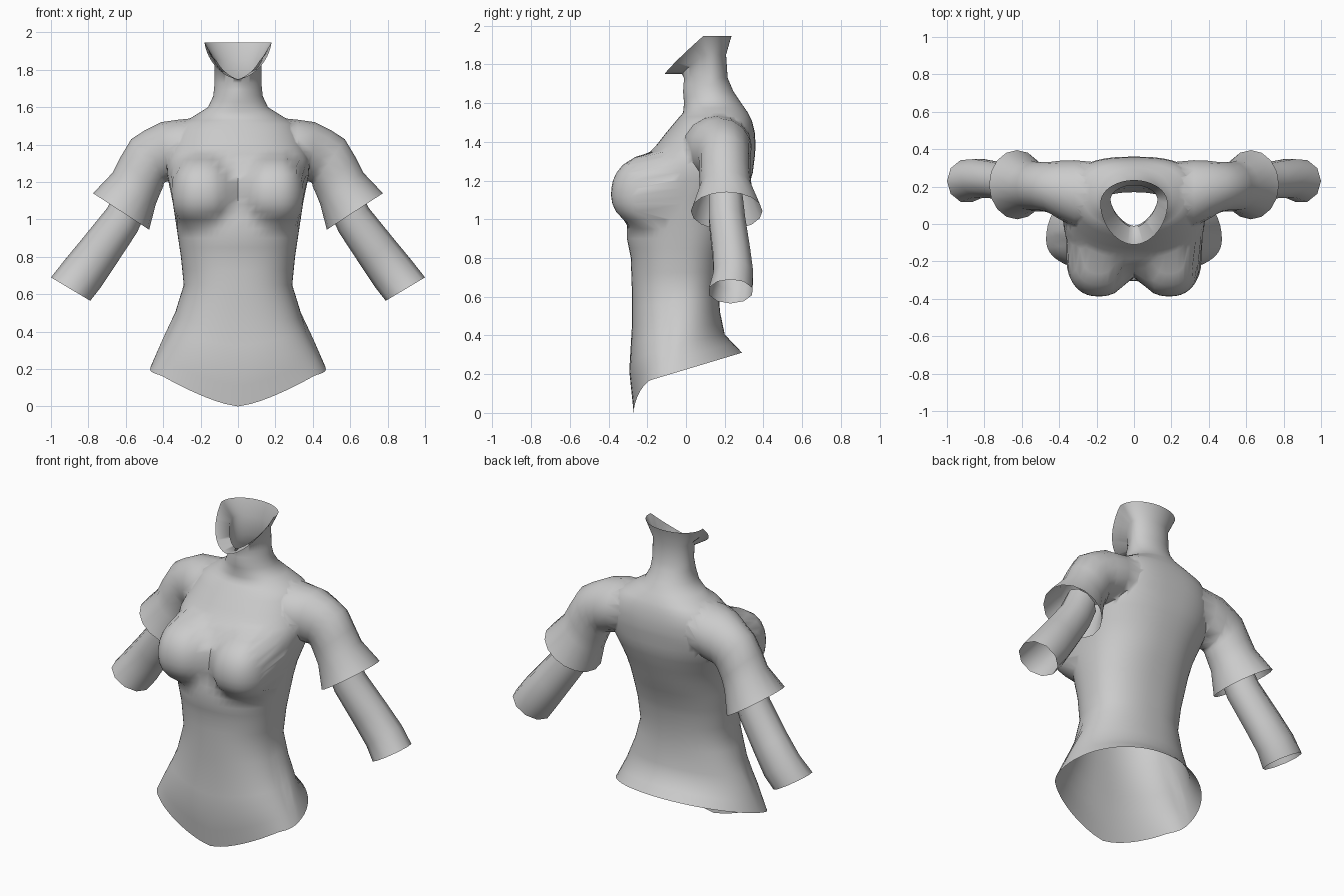
import bpy, bmesh, math

if "Cube" in bpy.data.objects:
    bpy.data.objects.remove(bpy.data.objects["Cube"])

grey = bpy.data.materials.new("grey cloth")
grey.diffuse_color = (0.6, 0.6, 0.6, 1)
grey.use_nodes = True
grey.node_tree.nodes["Principled BSDF"].inputs["Base Color"].default_value = grey.diffuse_color
COLS = 64


def loft(bm, rings, capped=False):
    """Skin a list of closed point rings; temporary caps get slot 1."""
    vs = [[bm.verts.new(p) for p in r] for r in rings]
    n = len(vs[0])
    for a, b in zip(vs, vs[1:]):
        for i in range(n):
            j = (i + 1) % n
            bm.faces.new((a[i], a[j], b[j], b[i]))
    if capped:
        for r in (vs[0], vs[-1]):
            mid = bm.verts.new([sum(v.co[k] for v in r) / n for k in range(3)])
            for i in range(n):
                bm.faces.new((r[i], r[(i + 1) % n], mid)).material_index = 1


def make(bm, name):
    bmesh.ops.recalc_face_normals(bm, faces=bm.faces)
    me = bpy.data.meshes.new(name)
    bm.to_mesh(me)
    bm.free()
    ob = bpy.data.objects.new(name, me)
    bpy.context.collection.objects.link(ob)
    me.materials.append(grey)
    return ob


def smooth(ob, angle):
    bpy.context.view_layer.objects.active = ob
    ob.select_set(True)
    bpy.ops.object.shade_smooth_by_angle(angle=math.radians(angle))
    ob.select_set(False)


def section(z, w, yc, yf, yb, nf, nb):
    """Rounded cross-section, different depth in front of and behind yc."""
    pts = []
    for i in range(COLS):
        t = 2 * math.pi * i / COLS
        c, s = math.cos(t), math.sin(t)
        n = nb if s > 0 else nf
        x = w * math.copysign(abs(c) ** (2 / n), c)
        d = abs(s) ** (2 / n)
        pts.append([x, yc + (yb - yc) * d if s > 0 else yc - (yc - yf) * d, z])
    return pts


def hem(x, y):
    """Height of the lower edge: pointed in front, rising at the back."""
    line = 0.2 + 0.3 * (y + 0.08)
    return line if y > -0.08 else min(line, 0.2 * min(1, abs(x) / 0.47) ** 1.4)


def bust(p):
    """Push a front point out onto the bust."""
    x, y, z = p
    rz = 0.21 if z > 1.13 else 0.18
    q = 1 - (abs(abs(x) - 0.187) / 0.178) ** 2.5 - (abs(z - 1.13) / rz) ** 2.2
    if y < -0.06 and q > 0:
        p[1] = min(y, -0.17 - 0.217 * math.sqrt(q))


def tube_ring(outer, inner, yc, ry, side, n):
    """Ring through an outer and an inner point in the xz plane."""
    pts = []
    for i in range(n):
        t = 2 * math.pi * i / n
        k = (1 + math.cos(t)) / 2
        pts.append((side * (inner[0] + (outer[0] - inner[0]) * k),
                    yc + ry * math.sin(t),
                    inner[1] + (outer[1] - inner[1]) * k))
    return pts


# Body rows: height, half width, y of widest point, front y, back y, roundness
rows = [
    (.20, .47, -.08, -.27, .29, 2.4, 2), (.35, .405, -.06, -.293, .20, 2.4, 2),
    (.50, .335, -.04, -.28, .175, 2.4, 2.2), (.65, .29, -.03, -.28, .17, 2.3, 2.3),
    (.80, .305, -.03, -.285, .19, 2.3, 2.3), (.90, .32, -.03, -.305, .22, 2.3, 2.3),
    (1.0, .335, -.04, -.305, .26, 2.4, 2.3), (1.08, .347, -.02, -.29, .29, 2.6, 2.3),
    (1.16, .363, .03, -.28, .32, 2.7, 2.3), (1.24, .38, .07, -.26, .345, 2.6, 2.4),
    (1.32, .385, .11, -.215, .355, 2.4, 2.5), (1.38, .37, .13, -.155, .36, 2.3, 2.6),
    (1.45, .345, .15, -.10, .355, 2.2, 2.7), (1.51, .31, .16, -.05, .34, 2.2, 2.5),
    (1.55, .24, .16, -.015, .32, 2, 2.2), (1.60, .16, .14, -.01, .285, 2, 2),
    (1.66, .132, .13, -.015, .245, 1.8, 2), (1.73, .125, .13, -.01, .215, 1.6, 2)]
fine = []
for a, b in zip(rows, rows[1:]):
    fine += [a, tuple((u + v) / 2 for u, v in zip(a, b))]
fine.append(rows[-1])

rings = []
for r in fine:
    ring = section(*r)
    fall = max(0, (0.65 - r[0]) / 0.45)
    for p in ring:
        p[2] += (hem(p[0], p[1]) - 0.2) * fall
        bust(p)
    rings.append(ring)

# Neck top and flared open collar, dipping in front
for w, yc, yf, yb, z0, dz, nf in ((.125, .13, -.02, .207, 1.75, .1, 1.6),
                                  (.18, .11, -.11, .235, 1.75, .197, 1.9)):
    ring = section(0, w, yc, yf, yb, nf, 2)
    for p in ring:
        p[2] = z0 + dz * min(1, max(0, (p[1] - yf) / (0.09 - yf))) ** 0.9
    rings.append(ring)

bm = bmesh.new()
loft(bm, rings, True)
bodice = make(bm, "bodice")
bodice.data.materials.append(grey)

# Sleeves with a flared end, merged into the shoulders
sleeve = [((.20, 1.545), (.20, 1.27), .17, .16), ((.32, 1.533), (.32, 1.215), .163, .178),
          ((.41, 1.52), (.39, 1.20), .182, .156), ((.50, 1.475), (.397, 1.19), .195, .137),
          ((.57, 1.43), (.40, 1.175), .2, .132), ((.63, 1.33), (.42, 1.13), .2, .132),
          ((.67, 1.25), (.44, 1.08), .205, .135), ((.775, 1.14), (.475, .945), .21, .185)]
for side in (1, -1):
    bm = bmesh.new()
    loft(bm, [tube_ring(*s, side, 16) for s in sleeve], True)
    tool = make(bm, "sleeve")
    tool.data.materials.append(grey)
    mod = bodice.modifiers.new("join", 'BOOLEAN')
    mod.operation = 'UNION'
    mod.solver = 'EXACT'
    mod.object = tool
    bpy.context.view_layer.objects.active = bodice
    bpy.ops.object.modifier_apply(modifier=mod.name)
    bpy.data.objects.remove(tool)

# Open the waist, collar and sleeve ends again
bm = bmesh.new()
bm.from_mesh(bodice.data)
bmesh.ops.delete(bm, geom=[f for f in bm.faces if f.material_index == 1], context='FACES')
bm.to_mesh(bodice.data)
bm.free()
bodice.data.materials.pop(index=1)
smooth(bodice, 65)

# Forearms, open at the wrist
forearm = [((.64, 1.18), (.48, 1.06), .205, .09), ((.70, 1.06), (.54, .93), .212, .098),
           ((.83, .90), (.665, .74), .235, .102), ((.925, .785), (.735, .635), .245, .107),
           ((1.0, .69), (.79, .565), .23, .117)]
for side, name in ((1, "left_forearm"), (-1, "right_forearm")):
    bm = bmesh.new()
    loft(bm, [tube_ring(*s, side, 10) for s in forearm])
    smooth(make(bm, name), 60)
